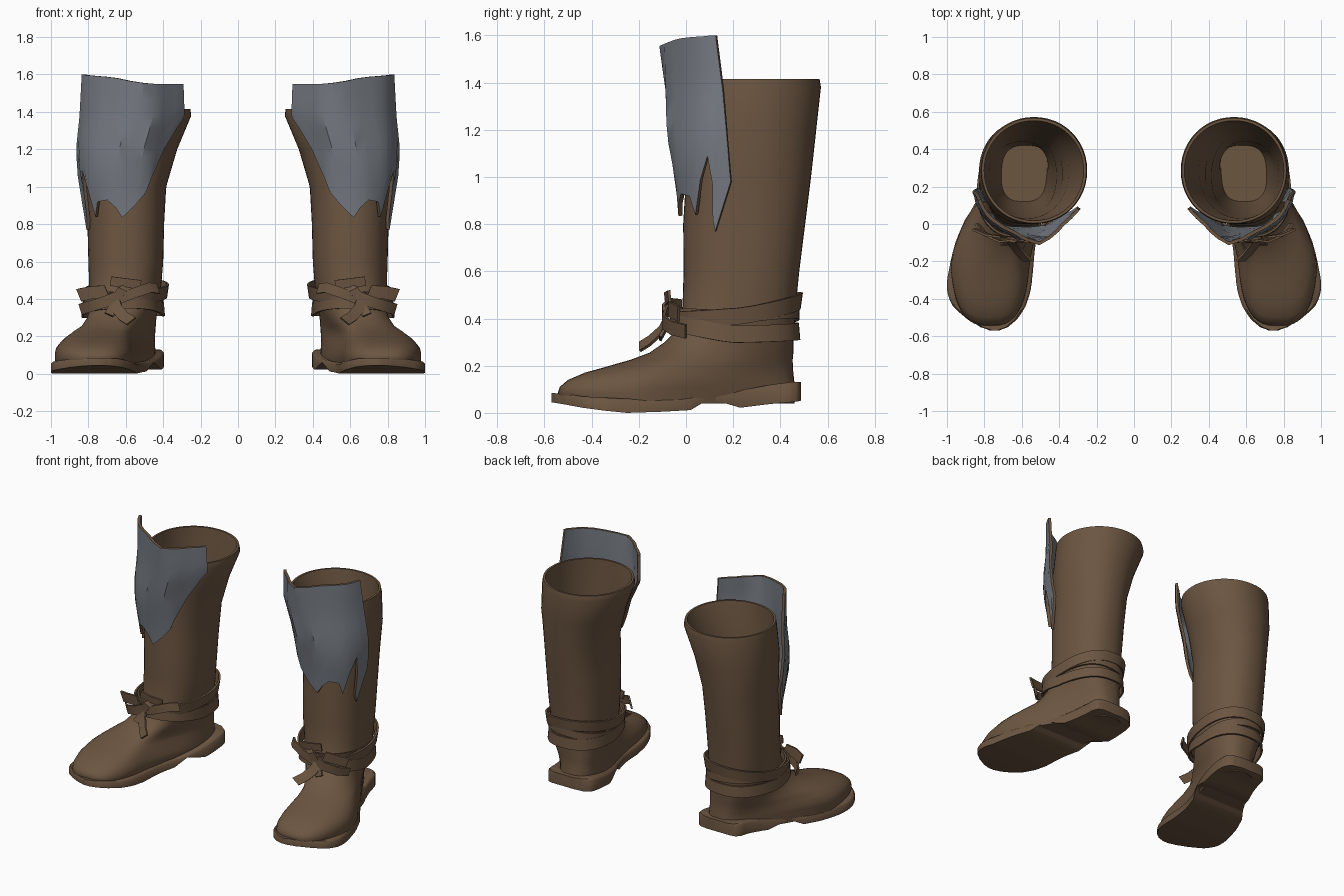
import bpy, bmesh, math
from mathutils import Vector

if "Cube" in bpy.data.objects:
    bpy.data.objects.remove(bpy.data.objects["Cube"])


def material(name, color):
    m = bpy.data.materials.new(name)
    m.diffuse_color = (*color, 1)
    m.use_nodes = True
    m.node_tree.nodes["Principled BSDF"].inputs["Base Color"].default_value = m.diffuse_color
    return m


leather = material("brown leather", (0.150, 0.092, 0.053))
steel = material("grey steel", (0.185, 0.203, 0.230))


def loft(name, rows, closed=False, caps=False, mats=(leather,), thick=0, angle=35):
    """Skin a grid of points, optionally thicken it, and mirror it to the other boot."""
    bm = bmesh.new()
    grid = [[bm.verts.new(p) for p in row] for row in rows]
    n = len(grid[0])
    for a, b in zip(grid, grid[1:]):
        for i in range(n if closed else n - 1):
            j = (i + 1) % n
            bm.faces.new((a[i], a[j], b[j], b[i]))
    if caps:
        bm.faces.new(grid[0][::-1])
        bm.faces.new(grid[-1])
    bmesh.ops.recalc_face_normals(bm, faces=bm.faces[:])
    me = bpy.data.meshes.new(name)
    for f in bm.faces:
        f.smooth = True
    bm.to_mesh(me)
    bm.free()
    ob = bpy.data.objects.new(name, me)
    bpy.context.collection.objects.link(ob)
    for m in mats:
        me.materials.append(m)
    if thick:
        s = ob.modifiers.new("thickness", "SOLIDIFY")
        s.thickness, s.offset = thick, 0
        s.material_offset_rim = len(mats) - 1
        dg = bpy.context.evaluated_depsgraph_get()
        ob.data = bpy.data.meshes.new_from_object(ob.evaluated_get(dg))
        ob.modifiers.clear()
    ob.data.set_sharp_from_angle(angle=math.radians(angle))
    mir = ob.modifiers.new("pair", "MIRROR")
    mir.use_mirror_merge = False
    return ob


def smooth(t):
    t = max(0, min(1, t))
    return t * t * (3 - 2 * t)


def piecewise(table, x):
    """Straight-line interpolation through (x, value) pairs."""
    for (a, p), (b, q) in zip(table, table[1:]):
        if x <= b:
            return p + (q - p) * max(0, (x - a) / (b - a))
    return table[-1][1]


# Boot slices: z, back y, front y, centre x back / front, half width back / front
OUTER = [
    (.04, .46, -.52, .56, .77, .155, .21), (.08, .465, -.545, .56, .77, .16, .215),
    (.11, .462, -.535, .56, .77, .16, .215), (.14, .458, -.50, .56, .77, .16, .207),
    (.17, .455, -.43, .563, .765, .16, .194), (.195, .453, -.34, .567, .755, .162, .182),
    (.225, .452, -.235, .57, .735, .165, .17), (.255, .455, -.155, .577, .70, .168, .166),
    (.30, .455, -.09, .585, .66, .173, .168), (.35, .46, -.04, .593, .63, .182, .177),
    (.45, .465, -.015, .597, .61, .192, .19), (.6, .48, -.01, .6, .6, .2, .2),
    (.8, .505, -.012, .6, .6, .205, .205), (1.0, .53, 0, .597, .597, .213, .213),
    (1.2, .552, 0, .577, .577, .252, .252), (1.38, .572, 0, .535, .535, .285, .285)]
INNER = [
    (1.415, .566, .004, .535, .535, .280, .280), (1.415, .552, .018, .535, .535, .266, .266),
    (1.2, .53, .03, .575, .575, .225, .225), (.8, .475, .04, .595, .595, .18, .18),
    (.5, .44, .07, .595, .595, .165, .165), (.3, .43, .10, .595, .595, .14, .14),
    (.16, .42, .12, .58, .59, .125, .12)]


def slice_point(s, phi):
    """Point on a slice; phi is measured from the front, positive to the outer side."""
    z, yb, yf, cb, cf, wb, wf = s
    e = piecewise([(.15, .7), (.45, .87), (.8, .9), (1.4, .98)], z)
    c, si = math.cos(phi), math.sin(phi)
    u = (1 + math.copysign(abs(c) ** e, c)) / 2
    side = math.copysign(abs(si) ** e, si)
    k = smooth(u * piecewise([(.14, 1.4), (.25, 1.0)], z))
    return Vector((cb + (cf - cb) * k + side * (wb + (wf - wb) * k), yb + (yf - yb) * u, z))


def on_boot(phi, z, off):
    """Point a given distance outside the boot surface at height z (straight above the rim)."""
    i = 0
    while i < len(OUTER) - 2 and OUTER[i + 1][0] < z:
        i += 1
    a, b = OUTER[i], OUTER[i + 1]
    t = min(1, (z - a[0]) / (b[0] - a[0]))
    s = [p + (q - p) * t for p, q in zip(a, b)]
    p = slice_point(s, phi)
    d = slice_point(s, phi + .02) - slice_point(s, phi - .02)
    return Vector((p.x, p.y, z)) + Vector((d.y, -d.x, 0)).normalized() * off


# Foot, shaft and lining in one skin
SEG = 48
loft("boot_upper", [[slice_point(s, 2 * math.pi * i / SEG) for i in range(SEG)]
                    for s in OUTER + INNER], closed=True, caps=True, angle=60)

# Sole stations: y, inner x, outer x, bottom z, top z
SOLE = [
    (.487, .50, .67, .052, .13), (.475, .445, .705, .049, .13), (.44, .405, .725, .045, .13),
    (.36, .396, .74, .038, .12), (.23, .41, .785, .022, .095), (.10, .45, .85, .06, .075),
    (.02, .49, .905, .012, .066), (-.1, .525, .955, .005, .06), (-.25, .54, .99, 0, .06),
    (-.35, .552, 1.0, .01, .065), (-.44, .58, .968, .022, .07), (-.51, .625, .89, .035, .08),
    (-.552, .675, .82, .042, .083), (-.57, .72, .77, .045, .085)]


def curve(table, steps):
    """Smooth in-between stations, with the heights kept straight."""
    out = []
    for i in range(len(table) - 1):
        p = [table[max(0, min(len(table) - 1, i + k))] for k in (-1, 0, 1, 2)]
        for s in range(steps):
            t = s / steps
            row = []
            for c, (a, b, d, e) in enumerate(zip(*p)):
                line = b + (d - b) * t
                cubic = b + .5 * t * (d - a + t * (2 * a - 5 * b + 4 * d - e
                                                   + t * (3 * (b - d) + e - a)))
                row.append(cubic if c in (1, 2) else line)
            out.append(row)
    return out + [table[-1]]


rows = []
for y, xl, xr, zb, zt in curve(SOLE, 3):
    b = .012
    rows.append([(xl, y, zb), (xr, y, zb), (xr, y, zt - b), (xr - b, y, zt),
                 (xl + b, y, zt), (xl, y, zt - b)])
loft("sole", rows, closed=True, caps=True, angle=48)

# Shin plate columns: top angle, top z, bottom angle, bottom z
PLATE = [
    (-49, 1.55, -51, 1.37), (-45, 1.55, -46, 1.32), (-38, 1.55, -37, 1.20),
    (-28, 1.55, -26, 1.05), (-21, 1.55, -22, .97), (-13, 1.55, -10, .90),
    (-4, 1.555, 4, .835), (6, 1.565, 12, .89), (18, 1.58, 22, .93),
    (30, 1.588, 36, .92), (40, 1.592, 43, .84), (46, 1.594, 50, .99), (52, 1.596, 57, 1.09),
    (56, 1.598, 61, .97), (58, 1.6, 63, .82), (59, 1.6, 66, .77), (62, 1.6, 77, .98)]
GAP = [(-51, .026), (-30, .034), (-4, .105), (20, .056), (45, .056), (62, .045), (77, .04)]
rows = []
for pt, zt, pb, zb in PLATE:
    col = []
    for k in range(9):
        t = k / 8
        z = zb + (zt - zb) * t
        phi = pb + (pt - pb) * t
        gap = piecewise(GAP, phi)
        rise = max(0, (z - .85) / .7) * (1 + 2.5 * max(0, min(1, (.1 - gap) / .05)))
        col.append(on_boot(math.radians(phi), z, .014 + (gap - .014) * min(1, rise)))
    rows.append(col)
loft("shin_plate", rows, mats=(steel, leather), thick=.018)


def strap(name, mid, front, back, tilt, width, off, flare):
    """Band round the ankle with different heights at the sides, front and back."""
    rows = []
    for i in range(49):
        a = 2 * math.pi * i / 48
        c = math.cos(a)
        z = mid + (front - mid) * max(0, c) + (back - mid) * max(0, -c) + tilt * math.sin(a)
        gap = off * (1 - .5 * max(0, -c))
        rows.append([on_boot(a, z, gap) + Vector((0, 0, h * width / 2))
                     + Vector((math.sin(a), -c, 0)) * flare * h for h in (-1, 1)])
    loft(name, rows, thick=.012)


strap("upper_strap", .425, .40, .475, -.015, .07, .034, .005)
strap("lower_strap", .338, .385, .345, -.005, .072, .032, -.003)
strap("crossing_strap", .385, .41, .42, .02, .05, .022, 0)


def ribbon(name, pts, across, width):
    """Flat lace along a few points, with its width along the given direction."""
    w = Vector(across).normalized() * width / 2
    loft(name, [[Vector(p) - w, Vector(p) + w] for p in pts], thick=.012)


# Bow at the front of the ankle
ribbon("bow_inner_loop", [(.66, -.085, .39), (.56, -.095, .43), (.47, -.065, .46),
                          (.43, -.02, .455)], (.3, 0, 1), .055)
ribbon("bow_outer_loop", [(.60, -.08, .43), (.71, -.095, .385), (.79, -.06, .36),
                          (.84, 0, .345)], (.3, 0, 1), .06)
ribbon("bow_top_loop", [(.52, -.07, .475), (.60, -.085, .485), (.68, -.07, .495)],
       (-.1, -.1, 1), .05)
ribbon("bow_top_lace", [(.57, -.07, .47), (.62, -.095, .45), (.65, -.09, .40)], (1, 0, .5), .05)
ribbon("bow_outer_tab", [(.70, -.07, .44), (.78, -.06, .435), (.85, -.03, .42)],
       (.4, 0, 1), .07)
ribbon("long_tail", [(.66, -.085, .39), (.645, -.11, .345), (.61, -.155, .305),
                     (.57, -.195, .28)], (1, 0, -.8), .06)
ribbon("short_tail", [(.64, -.08, .40), (.665, -.085, .36), (.69, -.11, .315)],
       (1, 0, .4), .05)
